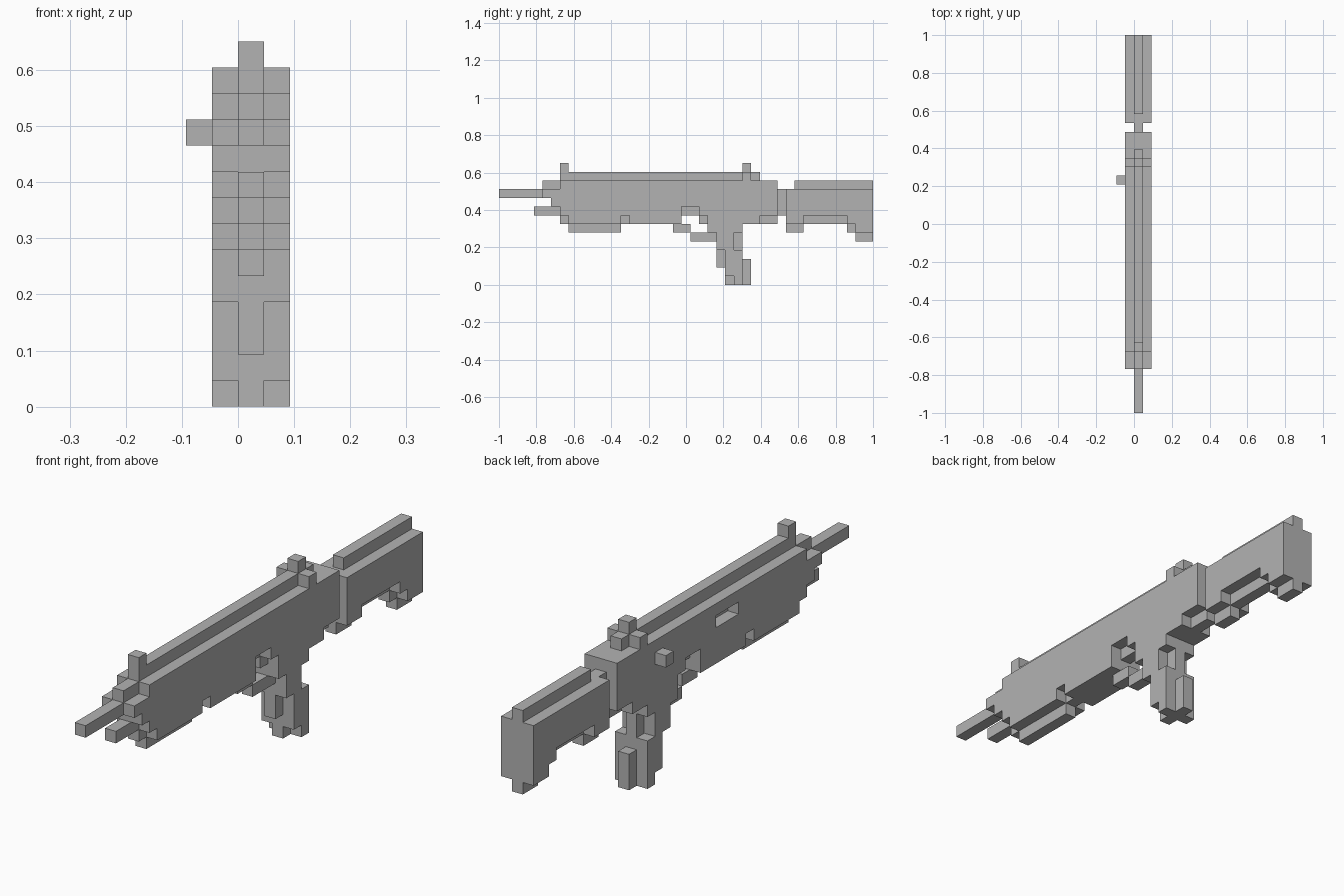
import bpy
import bmesh
from mathutils import Vector

cube = bpy.data.objects.get("Cube")
if cube:
    bpy.data.objects.remove(cube, do_unlink=True)

LENGTH = 43
U = 2 / LENGTH            # edge of one block
CORE, SIDES, ALL = (2,), (1, 3), (1, 2, 3)

grey = bpy.data.materials.new("plain_grey")
grey.use_nodes = True
COLOUR = (0.45, 0.45, 0.45, 1)
grey.diffuse_color = COLOUR
grey.node_tree.nodes["Principled BSDF"].inputs["Base Color"].default_value = COLOUR


def block(cols, y, z):
    """Cells of a box: columns, (start, end) along y, (start, end) in height."""
    return {(c, j, k) for c in cols for j in range(*y) for k in range(*z)}


def part(name, *blocks, cut=()):
    """Join blocks into one clean shell of flat faces."""
    cells = set().union(*blocks) - set(cut)
    bm = bmesh.new()
    for cell in cells:
        for axis in range(3):
            for sign in (0, 1):
                near = list(cell)
                near[axis] += 2 * sign - 1
                if tuple(near) in cells:
                    continue
                a, b = (axis + 1) % 3, (axis + 2) % 3
                ring = []
                for da, db in ((0, 0), (1, 0), (1, 1), (0, 1)):
                    p = list(cell)
                    p[axis] += sign
                    p[a] += da
                    p[b] += db
                    ring.append(bm.verts.new(
                        Vector((p[0] - 2, p[1] - LENGTH / 2, p[2])) * U))
                bm.faces.new(ring if sign else ring[::-1])
    bmesh.ops.remove_doubles(bm, verts=bm.verts[:], dist=U / 100)
    bmesh.ops.dissolve_limit(bm, angle_limit=0.01, verts=bm.verts[:],
                             edges=bm.edges[:])
    mesh = bpy.data.meshes.new(name)
    bm.to_mesh(mesh)
    bm.free()
    mesh.materials.append(grey)
    obj = bpy.data.objects.new(name, mesh)
    bpy.context.collection.objects.link(obj)
    return obj


# Front: barrel and the tube below it
part("barrel", block(CORE, (0, 5), (10, 11)))
part("lower_tube", block(CORE, (4, 7), (8, 9)))

# Main body: wide core, thinner stepped side plates, port on the right side
part("receiver",
     block(CORE, (5, 32), (10, 12)),
     block(CORE, (6, 32), (9, 10)),
     block(CORE, (7, 32), (8, 9)),
     block(CORE, (7, 21), (7, 8)),
     block(CORE, (24, 32), (7, 8)),
     block(SIDES, (7, 32), (11, 12)),
     block(SIDES, (5, 32), (10, 11)),
     block(SIDES, (6, 32), (9, 10)),
     block(SIDES, (7, 21), (8, 9)),
     block(SIDES, (23, 32), (8, 9)),
     block(SIDES, (8, 14), (7, 8)),
     block(SIDES, (15, 21), (7, 8)),
     block(SIDES, (24, 30), (7, 8)),
     cut=block((1,), (16, 19), (10, 11)))
part("handguard_keel", block(CORE, (8, 14), (6, 7)))
part("bolt_handle", block((0,), (26, 27), (10, 11)))

# Top rail with sights
part("top_rail", block(CORE, (7, 30), (12, 13)))
part("front_sight", block(CORE, (7, 8), (13, 14)))
part("rear_sight", block(CORE, (28, 29), (13, 14)),
     block(SIDES, (28, 29), (12, 13)))

# Trigger and its guard
part("trigger", block(CORE, (23, 24), (7, 8)))
part("trigger_guard", block(CORE, (20, 22), (6, 7)),
     block(CORE, (22, 25), (5, 6)))

# Grip
part("grip",
     block(ALL, (24, 28), (6, 7)),
     block(SIDES, (25, 27), (4, 6)),
     block(SIDES, (26, 28), (1, 4)),
     block(SIDES, (27, 28), (0, 1)),
     block(CORE, (25, 28), (2, 6)),
     block(CORE, (26, 28), (0, 2)),
     block(CORE, (28, 29), (0, 3)))

# Neck and shoulder stock
part("stock_neck", block(CORE, (32, 33), (8, 11)))
part("stock",
     block(ALL, (33, 43), (8, 11)),
     block(CORE, (34, 43), (11, 12)),
     block(CORE, (33, 43), (7, 8)),
     block(CORE, (33, 35), (6, 7)),
     block(CORE, (40, 43), (6, 7)),
     block(CORE, (41, 43), (5, 6)),
     block(SIDES, (33, 35), (7, 8)),
     block(SIDES, (40, 43), (7, 8)),
     block(SIDES, (41, 43), (6, 7)))
